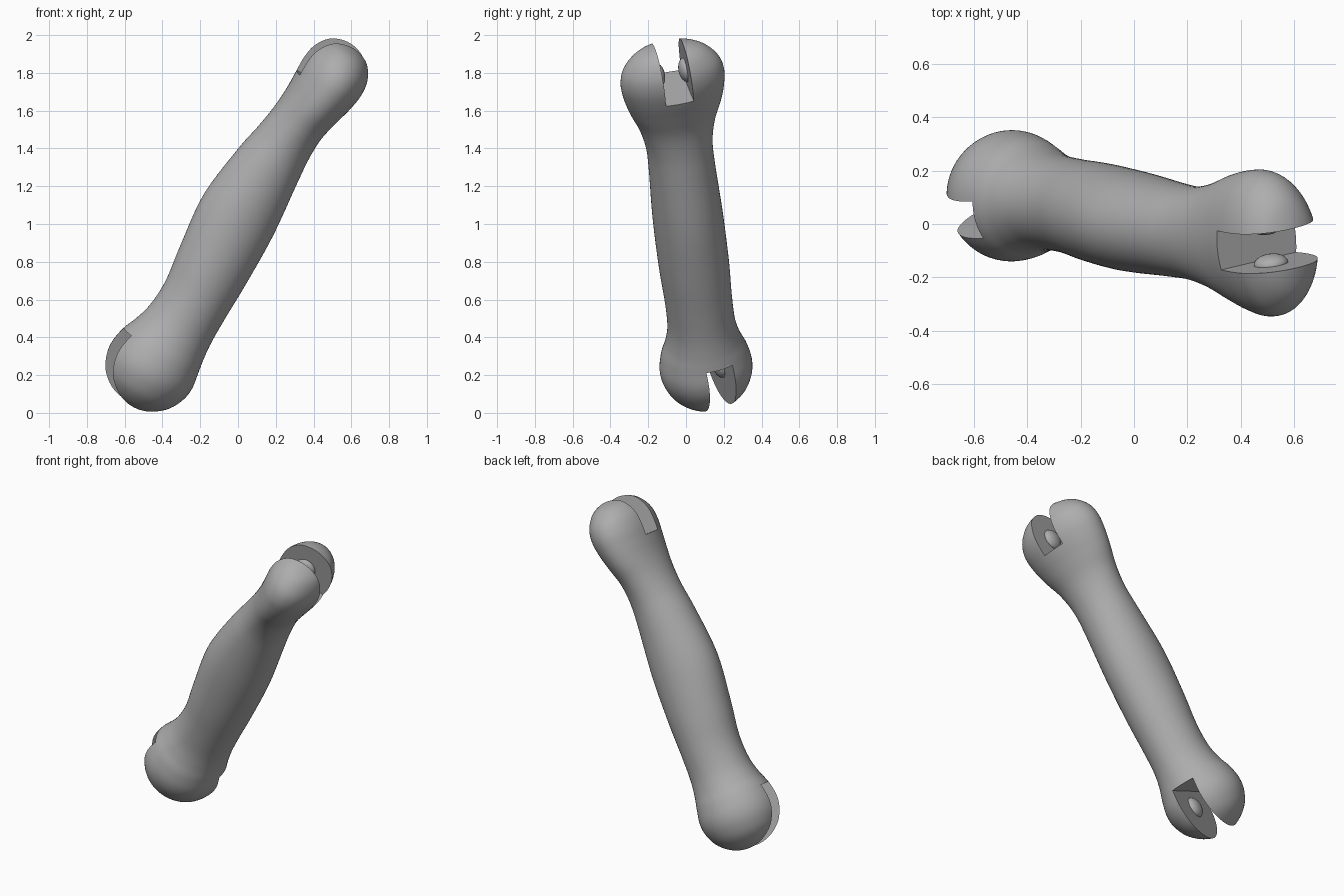
import bpy, bmesh, math
from mathutils import Vector, Matrix

if "Cube" in bpy.data.objects:
    bpy.data.objects.remove(bpy.data.objects["Cube"], do_unlink=True)

grey = bpy.data.materials.new("plain_grey")
grey.use_nodes = True
grey.diffuse_color = (0.42, 0.42, 0.42, 1)
grey.node_tree.nodes["Principled BSDF"].inputs["Base Color"].default_value = grey.diffuse_color

# Limb frame: origin in the lower knob, axis up the shaft
origin = Vector((-0.444, 0.103, 0.271))
axis = Vector((0.52, -0.1, 0.85)).normalized()
SIDES, STEPS = 64, 5


def frame(hint):
    """Side and across directions square to the axis."""
    across = (hint - axis * hint.dot(axis)).normalized()
    return across.cross(axis), across


def make_object(name, bm):
    bmesh.ops.recalc_face_normals(bm, faces=bm.faces)
    mesh = bpy.data.meshes.new(name)
    bm.to_mesh(mesh)
    bm.free()
    ob = bpy.data.objects.new(name, mesh)
    bpy.context.collection.objects.link(ob)
    mesh.materials.append(grey)
    return ob


def smooth(ob, angle):
    bpy.ops.object.select_all(action='DESELECT')
    ob.select_set(True)
    bpy.context.view_layer.objects.active = ob
    bpy.ops.object.shade_smooth_by_angle(angle=math.radians(angle))


def catmull(a, b, c, d, t):
    return 0.5 * (2 * b + (c - a) * t + (2 * a - 5 * b + 4 * c - d) * t * t
                  + (3 * b - a - 3 * c + d) * t ** 3)


# Sections: distance along axis, side offset, side radius, across radius
rows = [
    (-0.27, 0, 0, 0), (-0.245, 0, 0.105, 0.105), (-0.18, 0, 0.19, 0.19),
    (-0.1, 0, 0.234, 0.234), (-0.02, 0, 0.246, 0.246), (0.07, 0, 0.231, 0.229),
    (0.15, 0.008, 0.209, 0.2), (0.25, 0.015, 0.191, 0.18), (0.4, 0.015, 0.187, 0.178),
    (0.61, -0.002, 0.203, 0.186), (0.9, -0.025, 0.215, 0.186), (1.2, -0.028, 0.182, 0.176),
    (1.35, -0.022, 0.16, 0.178), (1.48, -0.012, 0.15, 0.203), (1.6, 0.004, 0.158, 0.245),
    (1.7, 0.014, 0.171, 0.27), (1.79, 0.018, 0.178, 0.278), (1.87, 0.018, 0.166, 0.255),
    (1.94, 0.018, 0.125, 0.19), (1.975, 0.018, 0.07, 0.105), (1.99, 0.018, 0, 0)]


def mirrored(row):
    return (row[0], row[1], -row[2], -row[3])


# Limb body: lofted rings closed at both poles
side, across = frame(Vector((-0.1, 0.98, 0.18)))
ext = [mirrored(rows[1])] + rows + [mirrored(rows[-2])]
sections = [tuple(catmull(*v, k / STEPS) for v in zip(*ext[i:i + 4]))
            for i in range(len(rows) - 1) for k in range(STEPS)][1:]
bm = bmesh.new()
rings = []
for s, off, r_side, r_across in sections:
    mid = origin + axis * s + side * off
    rings.append([bm.verts.new(mid + side * r_side * math.cos(a) + across * r_across * math.sin(a))
                  for a in (2 * math.pi * j / SIDES for j in range(SIDES))])
for low, high in zip(rings, rings[1:]):
    for j in range(SIDES):
        k = (j + 1) % SIDES
        bm.faces.new((low[j], low[k], high[k], high[j]))
for ring, row in ((rings[0], rows[0]), (rings[-1], rows[-1])):
    pole = bm.verts.new(origin + axis * row[0] + side * row[1])
    for j in range(SIDES):
        bm.faces.new((ring[j], ring[(j + 1) % SIDES], pole))
body = make_object("limb_body", bm)

# Fork slot at each end, with a round boss on each slot wall
SLOT = 0.15
ends = (("lower", -0.024, 0.07, -1, Vector((-0.228, 0.912, 0.347))),
        ("upper", 1.79, 1.715, 1, Vector((-0.085, 1, 0.26))))
cutters = []
for label, centre, floor, sign, hint in ends:
    e_side, e_across = frame(hint)
    turn = Matrix((e_side, e_across, axis)).transposed().to_4x4()
    bm = bmesh.new()
    place = Matrix.Translation(origin + axis * (floor + sign * 0.3)) @ turn
    bmesh.ops.create_cube(bm, size=1, matrix=place @ Matrix.Diagonal((1, SLOT, 0.6, 1)))
    cutter = make_object(label + "_slot_cutter", bm)
    cutter.hide_render = True
    cutter.hide_set(True)
    cutters.append(cutter)
    for wall, d in (("front", -1), ("back", 1)):
        bm = bmesh.new()
        spot = origin + axis * (centre + sign * 0.02) + e_side * 0.01 + e_across * (d * SLOT / 2)
        bmesh.ops.create_uvsphere(bm, u_segments=32, v_segments=16, radius=1,
                                  matrix=Matrix.Translation(spot) @ turn
                                  @ Matrix.Diagonal((0.065, 0.037, 0.065, 1)))
        smooth(make_object(f"{label}_{wall}_boss", bm), 60)

for cutter in cutters:
    mod = body.modifiers.new("slot", 'BOOLEAN')
    mod.operation = 'DIFFERENCE'
    mod.solver = 'EXACT'
    mod.object = cutter
bpy.context.view_layer.update()
cut_mesh = bpy.data.meshes.new_from_object(
    body.evaluated_get(bpy.context.evaluated_depsgraph_get()))
body.modifiers.clear()
body.data = cut_mesh
for cutter in cutters:
    bpy.data.objects.remove(cutter, do_unlink=True)
smooth(body, 35)
